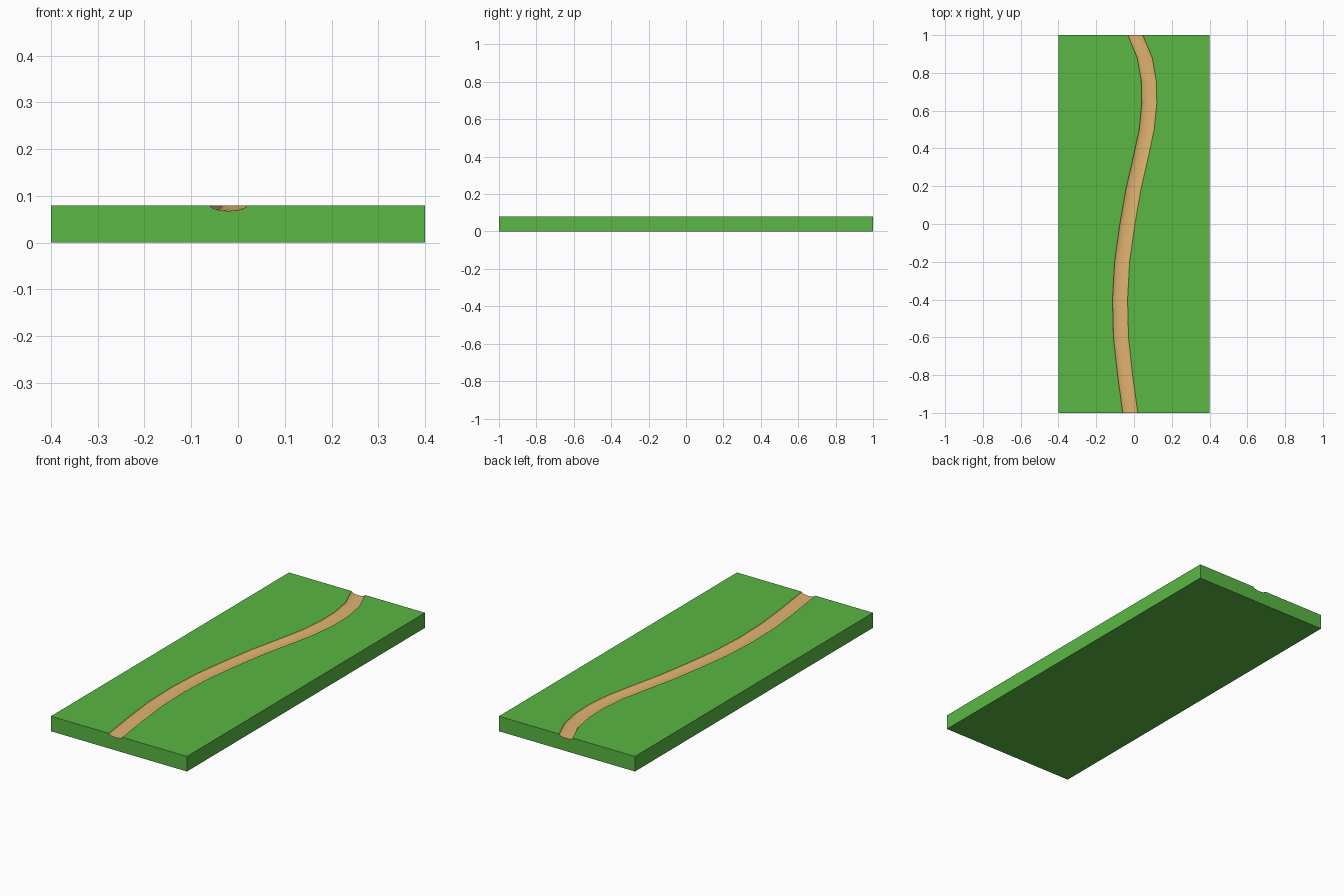
import bpy, bmesh, math

if "Cube" in bpy.data.objects:
    bpy.data.objects.remove(bpy.data.objects["Cube"])

W, L, H = 0.4, 1.0, 0.08          # half width, half length, height
HALF, DEPTH, SEG = 0.04, 0.012, 8  # groove half width, depth, facets

# trail centre line as (x, y), front to back
trail = [(-0.02, -1), (-0.047, -0.8), (-0.069, -0.6), (-0.074, -0.4),
         (-0.063, -0.2), (-0.035, 0), (-0.004, 0.18), (0.035, 0.35),
         (0.067, 0.5), (0.081, 0.64), (0.078, 0.76), (0.057, 0.88), (0.007, 1)]


def material(name, color):
    m = bpy.data.materials.new(name)
    m.diffuse_color = (*color, 1)
    m.use_nodes = True
    m.node_tree.nodes["Principled BSDF"].inputs["Base Color"].default_value = m.diffuse_color
    return m


bm = bmesh.new()

# slab corners: front-left, front-right, back-right, back-left
corners = [(-W, -L), (W, -L), (W, L), (-W, L)]
low = [bm.verts.new((x, y, 0)) for x, y in corners]
top = [bm.verts.new((x, y, H)) for x, y in corners]

# shallow rounded groove cross-sections along the trail
rows = []
for x, y in trail:
    angles = [math.pi * i / SEG for i in range(SEG + 1)]
    rows.append([bm.verts.new((x - HALF * math.cos(a), y, H - DEPTH * math.sin(a)))
                 for a in angles])

# dirt trail surface
for a, b in zip(rows, rows[1:]):
    for i in range(SEG):
        f = bm.faces.new((a[i], a[i + 1], b[i + 1], b[i]))
        f.material_index = 1
        f.smooth = True

# grass on both sides of the trail
bm.faces.new([top[0]] + [r[0] for r in rows] + [top[3]])
bm.faces.new([top[1]] + [r[-1] for r in rows] + [top[2]])

# ends notched by the groove, then sides and bottom
bm.faces.new([low[0], low[1], top[1]] + rows[0][::-1] + [top[0]])
bm.faces.new([low[3], low[2], top[2]] + rows[-1][::-1] + [top[3]])
bm.faces.new((low[1], low[2], top[2], top[1]))
bm.faces.new((low[0], low[3], top[3], top[0]))
bm.faces.new(low)
bmesh.ops.recalc_face_normals(bm, faces=bm.faces[:])

mesh = bpy.data.meshes.new("grass_tile_with_trail")
bm.to_mesh(mesh)
bm.free()
mesh.materials.append(material("grass", (0.10, 0.474, 0.056)))
mesh.materials.append(material("dirt", (0.75, 0.45, 0.162)))
tile = bpy.data.objects.new("grass_tile_with_trail", mesh)
bpy.context.collection.objects.link(tile)

# keep the groove rim crisp
bpy.context.view_layer.objects.active = tile
tile.select_set(True)
bpy.ops.object.shade_smooth_by_angle(angle=math.radians(30))
